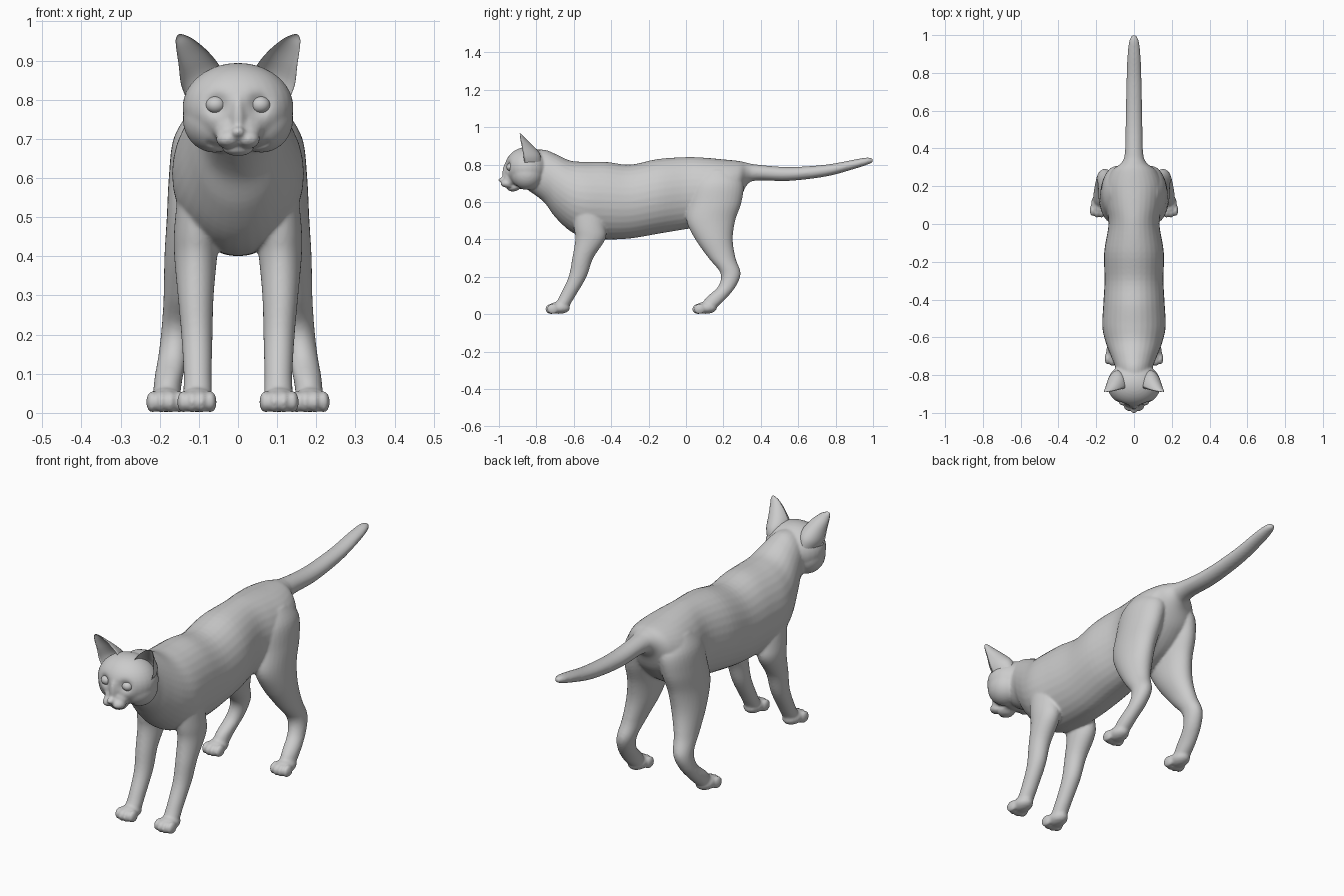
import bpy, bmesh, math
from mathutils import Vector, Matrix

if "Cube" in bpy.data.objects:
    bpy.data.objects.remove(bpy.data.objects["Cube"])

X, Y, Z = Vector((1, 0, 0)), Vector((0, 1, 0)), Vector((0, 0, 1))


def smooth_keys(keys, steps=5):
    """Catmull-Rom interpolation through tuples of numbers."""
    out = []
    for i in range(len(keys) - 1):
        a, b = keys[max(i - 1, 0)], keys[i]
        c, d = keys[i + 1], keys[min(i + 2, len(keys) - 1)]
        for s in range(steps):
            t = s / steps
            out.append(tuple(0.5 * (2 * q + (r - p) * t + (2 * p - 5 * q + 4 * r - w) * t * t
                                    + (3 * q - p - 3 * r + w) * t ** 3)
                             for p, q, r, w in zip(a, b, c, d)))
    out.append(tuple(keys[-1]))
    return out


def loft(bm, rings, u, v, n=32, hollow=None):
    """Skin rings (x, y, z, ru, rv); hollow folds the front half inward to a crescent."""
    loops = []
    for x, y, z, ru, rv in rings:
        loop = []
        for k in range(n):
            a = 2 * math.pi * k / n
            s = math.sin(a)
            if hollow and s < 0:
                s *= -hollow
            loop.append(bm.verts.new(Vector((x, y, z)) + u * ru * math.cos(a) + v * rv * s))
        loops.append(loop)
    for p, q in zip(loops, loops[1:]):
        for k in range(n):
            bm.faces.new((p[k], p[(k + 1) % n], q[(k + 1) % n], q[k]))
    bm.faces.new(loops[0])
    bm.faces.new(loops[-1])


def ball(bm, centre, radii):
    m = Matrix.Translation(centre) @ Matrix.Diagonal((*radii, 1))
    bmesh.ops.create_uvsphere(bm, u_segments=32, v_segments=20, radius=1, matrix=m)


def finish(bm, name):
    bmesh.ops.recalc_face_normals(bm, faces=bm.faces)
    for f in bm.faces:
        f.smooth = True
    me = bpy.data.meshes.new(name)
    bm.to_mesh(me)
    bm.free()
    ob = bpy.data.objects.new(name, me)
    bpy.context.collection.objects.link(ob)
    return ob


skin = bmesh.new()

# Neck, torso and tail: y, top z, bottom z, half width
torso = [(-.84, .875, .66, .09), (-.76, .88, .60, .10), (-.70, .858, .52, .122),
         (-.62, .822, .445, .152), (-.54, .815, .41, .168), (-.43, .815, .40, .163),
         (-.30, .80, .405, .156), (-.15, .83, .43, .158), (0, .84, .455, .135),
         (.10, .837, .47, .15), (.20, .828, .52, .155), (.28, .82, .60, .12),
         (.325, .81, .69, .066), (.38, .80, .715, .048), (.55, .787, .713, .044),
         (.75, .80, .737, .04), (.90, .827, .777, .034), (.97, .838, .80, .025),
         (1.0, .832, .812, .01)]
loft(skin, [(0, y, (t + b) / 2, w, (t - b) / 2) for y, t, b, w in smooth_keys(torso)], X, Z)

# Legs: x, y, z, half width, half depth
front_leg = [(.10, -.53, .60, .05, .08), (.105, -.515, .47, .058, .085), (.108, -.512, .40, .055, .08),
             (.108, -.552, .30, .046, .056), (.105, -.58, .20, .04, .048),
             (.103, -.632, .10, .036, .042), (.103, -.66, .05, .036, .04), (.103, -.665, .012, .028, .03)]
hind_leg = [(.07, .17, .77, .055, .08), (.085, .17, .70, .08, .135), (.10, .157, .60, .077, .14),
            (.11, .133, .50, .072, .13), (.122, .15, .40, .066, .10), (.14, .193, .30, .05, .072),
            (.153, .238, .22, .042, .054), (.165, .22, .15, .038, .047),
            (.178, .16, .085, .036, .055), (.183, .115, .03, .034, .042), (.183, .11, .012, .028, .03)]
for side in (-1, 1):
    for leg, fx, fy in ((front_leg, .105, -.755), (hind_leg, .184, .03)):
        loft(skin, [(side * x, y, z, a, b) for x, y, z, a, b in smooth_keys(leg)], X, Y)
        # Paw: pad and four toes
        ball(skin, (side * fx, fy + .075, .034), (.043, .06, .032))
        for off in (-.035, -.012, .012, .035):
            ball(skin, (side * fx + off, fy + .03 + abs(off) * .35, .028), (.0155, .031, .028))

# Head: skull, cheeks, muzzle, chin and nose
ball(skin, (0, -.85, .78), (.142, .12, .114))
ball(skin, (0, -.94, .72), (.06, .036, .045))
ball(skin, (0, -.925, .679), (.042, .036, .023))
ball(skin, (0, -.956, .755), (.02, .026, .06))
ball(skin, (0, -.983, .718), (.018, .02, .014))
for side in (-1, 1):
    ball(skin, (side * .06, -.85, .75), (.081, .088, .085))
    ball(skin, (side * .025, -.958, .699), (.031, .033, .025))

body = finish(skin, "body")

# Fuse the parts into one continuous skin
mod = body.modifiers.new("fuse", 'REMESH')
mod.mode, mod.voxel_size, mod.use_smooth_shade = 'VOXEL', 0.006, True
bpy.context.view_layer.objects.active = body
bpy.ops.object.modifier_apply(modifier=mod.name)

# Press in the eye sockets and mouth line
for v in body.data.vertices:
    x, y, z = abs(v.co.x), v.co.y, v.co.z
    if y < -.87 and z > .6:
        d = math.hypot(x - .055, z - .787)
        v.co.y += .022 * math.exp(-(d / .026) ** 2)
        if .006 < x < .08:
            lip = .677 + 6 * (x - .03) ** 2
            v.co.y += .009 * math.exp(-((z - lip) / .006) ** 2)
mod = body.modifiers.new("soften", 'SMOOTH')
mod.factor, mod.iterations = 0.5, 7
for p in body.data.polygons:
    p.use_smooth = True

# Ears (forward-opening shells) and eyes
ear = [(.085, -.862, .82, .05, .09), (.095, -.868, .86, .055, .085), (.113, -.876, .905, .042, .052),
       (.134, -.885, .942, .026, .024), (.147, -.888, .960, .013, .011), (.151, -.889, .967, .003, .003)]
for side, label in ((-1, "left"), (1, "right")):
    bm = bmesh.new()
    loft(bm, [(side * x, y, z, a, b) for x, y, z, a, b in smooth_keys(ear)],
         Vector((side * .92, 0, -.38)), Y, hollow=.7)
    finish(bm, label + "_ear")
    bm = bmesh.new()
    ball(bm, (side * .057, -.936, .787), (.025, .024, .022))
    finish(bm, label + "_eye")
